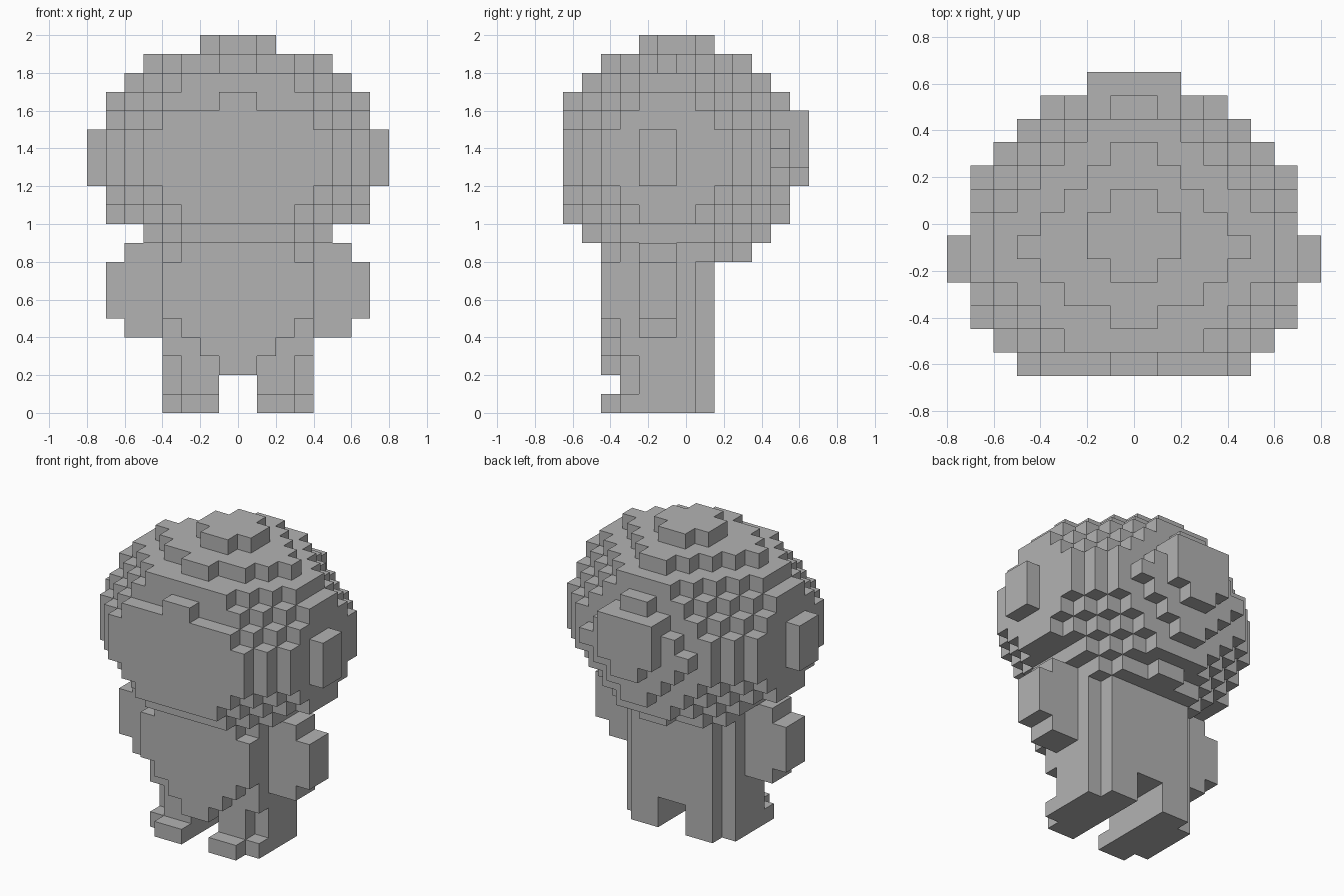
import bpy, bmesh, math
from mathutils import Vector

UNIT = 0.1
ORIGIN = Vector((0, -0.65, 0))

if "Cube" in bpy.data.objects:
    bpy.data.objects.remove(bpy.data.objects["Cube"], do_unlink=True)

grey = bpy.data.materials.new("plain grey")
grey.use_nodes = True
colour = (0.45, 0.45, 0.45, 1)
grey.diffuse_color = colour
grey.node_tree.nodes["Principled BSDF"].inputs["Base Color"].default_value = colour


def block(x0, x1, y0, y1, z0, z1):
    """Block of cells on the left side, in grid steps."""
    return {(x, y, z) for x in range(x0, x1) for y in range(y0, y1) for z in range(z0, z1)}


def layer(z0, z1, first_row, half_widths):
    """Horizontal slice given as half widths from front to back."""
    cells = set()
    for row, width in enumerate(half_widths):
        cells |= block(0, width, first_row + row, first_row + row + 1, z0, z1)
    return cells


def mirrored(cells):
    return cells | {(-1 - x, y, z) for x, y, z in cells}


def build(name, cells):
    """Skin the outside of a set of cells and merge its flat areas."""
    bm = bmesh.new()
    for cell in cells:
        for axis in range(3):
            for side in (0, 1):
                near = list(cell)
                near[axis] += 2 * side - 1
                if tuple(near) in cells:
                    continue
                u, v = (axis + 1) % 3, (axis + 2) % 3
                corners = []
                for a, b in ((0, 0), (1, 0), (1, 1), (0, 1)):
                    p = Vector(cell)
                    p[axis] += side
                    p[u] += a
                    p[v] += b
                    corners.append(bm.verts.new(p * UNIT + ORIGIN))
                bm.faces.new(corners if side else corners[::-1])
    bmesh.ops.remove_doubles(bm, verts=bm.verts, dist=0.001)
    bmesh.ops.dissolve_limit(bm, angle_limit=math.radians(1), verts=bm.verts, edges=bm.edges)
    mesh = bpy.data.meshes.new(name)
    bm.to_mesh(mesh)
    bm.free()
    mesh.materials.append(grey)
    obj = bpy.data.objects.new(name, mesh)
    bpy.context.collection.objects.link(obj)


# Round head with a flat face, from chin to crown
head = layer(8, 9, 2, [3, 4, 4, 4, 4, 4, 3, 1])
head |= layer(9, 10, 1, [3, 4, 5, 5, 5, 5, 5, 4, 3, 2])
head |= layer(10, 11, 0, [3, 4, 5, 6, 7, 7, 7, 6, 5, 4, 3, 1])
head |= layer(11, 12, 0, [4, 5, 6, 7, 7, 7, 7, 7, 6, 5, 4, 2])
head |= layer(12, 15, 0, [5, 6, 7, 7, 7, 7, 7, 7, 7, 6, 5, 3])
head |= block(3, 4, 11, 12, 13, 14)
head |= layer(15, 16, 0, [4, 5, 6, 7, 7, 7, 7, 7, 6, 5, 4, 2])
head |= layer(16, 17, 0, [1, 4, 5, 6, 7, 7, 7, 6, 5, 4, 3, 1])
head |= layer(17, 18, 1, [3, 4, 5, 6, 6, 6, 5, 4, 3, 2])
head |= layer(18, 19, 2, [1, 3, 4, 5, 4, 3, 2, 1])
head |= layer(19, 20, 4, [1, 2, 2, 1])
# Bump on the back of the head
head |= block(0, 2, 12, 13, 13, 16) | block(0, 1, 12, 13, 12, 13)
build("head", mirrored(head))

# Torso and legs
body = block(0, 4, 3, 7, 2, 9) | block(0, 3, 7, 8, 2, 9)
body -= block(3, 4, 3, 4, 2, 3)
body |= block(1, 4, 4, 7, 0, 2) | block(1, 3, 7, 8, 0, 2) | block(1, 3, 3, 4, 0, 2)
# Tapering bib on the front
for half, low, high in ((3, 8, 9), (4, 5, 8), (3, 4, 5), (2, 3, 4), (1, 2, 3)):
    body |= block(0, half, 2, 3, low, high)
# Toes
body |= block(1, 3, 2, 3, 0, 1) | block(3, 4, 3, 4, 0, 1)
build("body", mirrored(body))

# Ears and arms on both sides
ear = block(7, 8, 4, 6, 12, 15)
arm = block(4, 6, 4, 6, 4, 9) | block(6, 7, 4, 6, 5, 8)
for part, cells in (("ear", ear), ("arm", arm)):
    build("left_" + part, cells)
    build("right_" + part, {(-1 - x, y, z) for x, y, z in cells})
